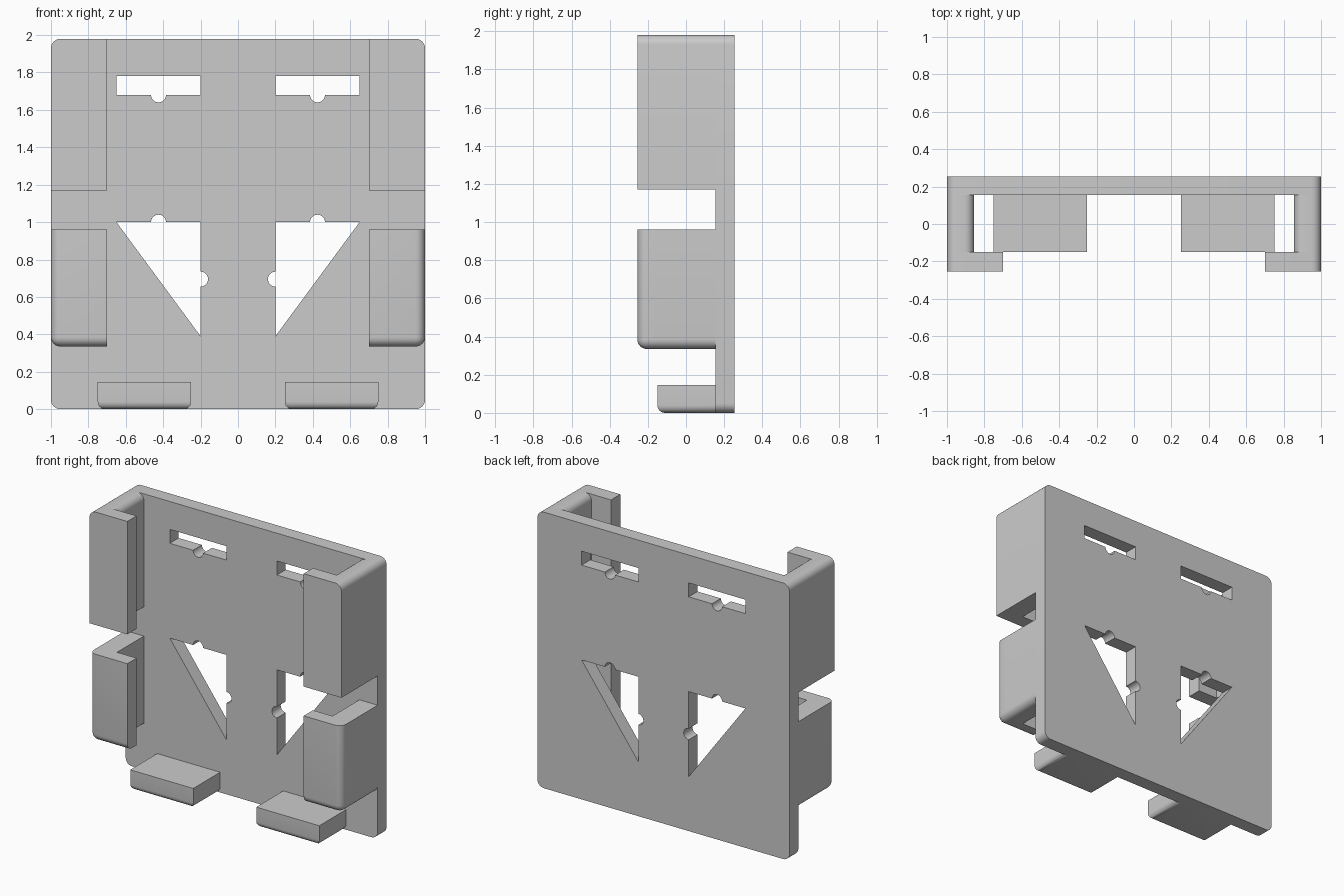
import bpy, bmesh
from math import pi, sin, cos, radians

if "Cube" in bpy.data.objects:
    bpy.data.objects.remove(bpy.data.objects["Cube"])

BACK, FACE, FRONT, INNER = 0.255, 0.155, -0.255, -0.15   # main y levels
TOP = 1.98


def arc(cx, cz, r, a0, a1, n=10):
    return [(cx + r * cos(a0 + (a1 - a0) * i / n), cz + r * sin(a0 + (a1 - a0) * i / n))
            for i in range(n + 1)]


def smooth(mesh):
    mesh.shade_smooth()
    mesh.set_sharp_from_angle(angle=radians(32))


def plate(name, loops):
    """Filled outline with holes, given as x-z loops."""
    cu = bpy.data.curves.new(name, 'CURVE')
    cu.dimensions, cu.fill_mode, cu.extrude = '2D', 'BOTH', (BACK - FACE) / 2
    for pts in loops:
        s = cu.splines.new('POLY')
        s.points.add(len(pts) - 1)
        for p, (x, z) in zip(s.points, pts):
            p.co = (x, z, 0, 1)
        s.use_cyclic_u = True
    ob = bpy.data.objects.new(name, cu)
    bpy.context.collection.objects.link(ob)
    ob.rotation_euler.x = pi / 2
    ob.location.y = (BACK + FACE) / 2
    bpy.context.view_layer.objects.active = ob
    ob.select_set(True)
    bpy.ops.object.convert(target='MESH')
    ob = bpy.context.object
    bm = bmesh.new()
    bm.from_mesh(ob.data)
    bmesh.ops.remove_doubles(bm, verts=bm.verts, dist=1e-4)
    bmesh.ops.recalc_face_normals(bm, faces=bm.faces)
    bm.to_mesh(ob.data)
    bm.free()
    smooth(ob.data)


def block(name, lo, hi, rounds=(), r=0.05):
    """Mirrored box; each entry in rounds names an edge by the signs of its midpoint."""
    bm = bmesh.new()
    bmesh.ops.create_cube(bm, size=2)
    edges = [e for e in bm.edges
             if tuple(round(c) for c in (e.verts[0].co + e.verts[1].co) / 2) in rounds]
    for v in bm.verts:
        v.co = [(a + b) / 2 + c * (b - a) / 2 for a, b, c in zip(lo, hi, v.co)]
    if edges:
        bmesh.ops.bevel(bm, geom=edges, offset=r, segments=6, profile=0.5, affect='EDGES')
    me = bpy.data.meshes.new(name)
    bm.to_mesh(me)
    bm.free()
    smooth(me)
    ob = bpy.data.objects.new(name, me)
    bpy.context.collection.objects.link(ob)
    m = ob.modifiers.new("mirror", 'MIRROR')
    m.use_mirror_merge = False
    return ob


# back plate with rounded corners, slots and triangular openings
R = 0.05
outline = (arc(1 - R, TOP - R, R, 0, pi / 2, 6) + arc(R - 1, TOP - R, R, pi / 2, pi, 6)
           + arc(R - 1, R, R, pi, 1.5 * pi, 6) + arc(1 - R, R, R, 1.5 * pi, 2 * pi, 6))
slot = [(0.2, 1.68)] + arc(0.425, 1.68, 0.04, pi, 2 * pi) + [(0.65, 1.68), (0.65, 1.78), (0.2, 1.78)]
triangle = ([(0.2, 0.39), (0.65, 1.0)] + arc(0.425, 1.0, 0.04, 0, pi) + [(0.2, 1.0)]
            + arc(0.2, 0.695, 0.04, pi / 2, 1.5 * pi))
holes = [[(s * x, z) for x, z in h] for h in (slot, triangle) for s in (1, -1)]
plate("back_plate", [outline] + holes)

# upper side arms: wall plus front lip
block("upper_wall", (0.88 - 0.025, INNER, 1.17), (1, FACE, TOP), [(1, 0, 1), (-1, 0, 1)])
block("upper_lip", (0.7, FRONT, 1.17), (1, INNER, TOP), [(1, 0, 1)])

# lower side arms, rounded at the bottom and outer front edge
block("lower_wall", (0.855, INNER, 0.335), (1, FACE, 0.96), [(1, 0, -1)])
block("lower_lip", (0.7, FRONT, 0.335), (1, INNER, 0.96), [(1, 0, -1), (0, -1, -1), (1, -1, 0)])

# bottom support feet
block("support_foot", (0.25, INNER, 0), (0.75, FACE, 0.145),
      [(0, -1, -1), (1, 0, -1), (-1, 0, -1)], 0.04)
